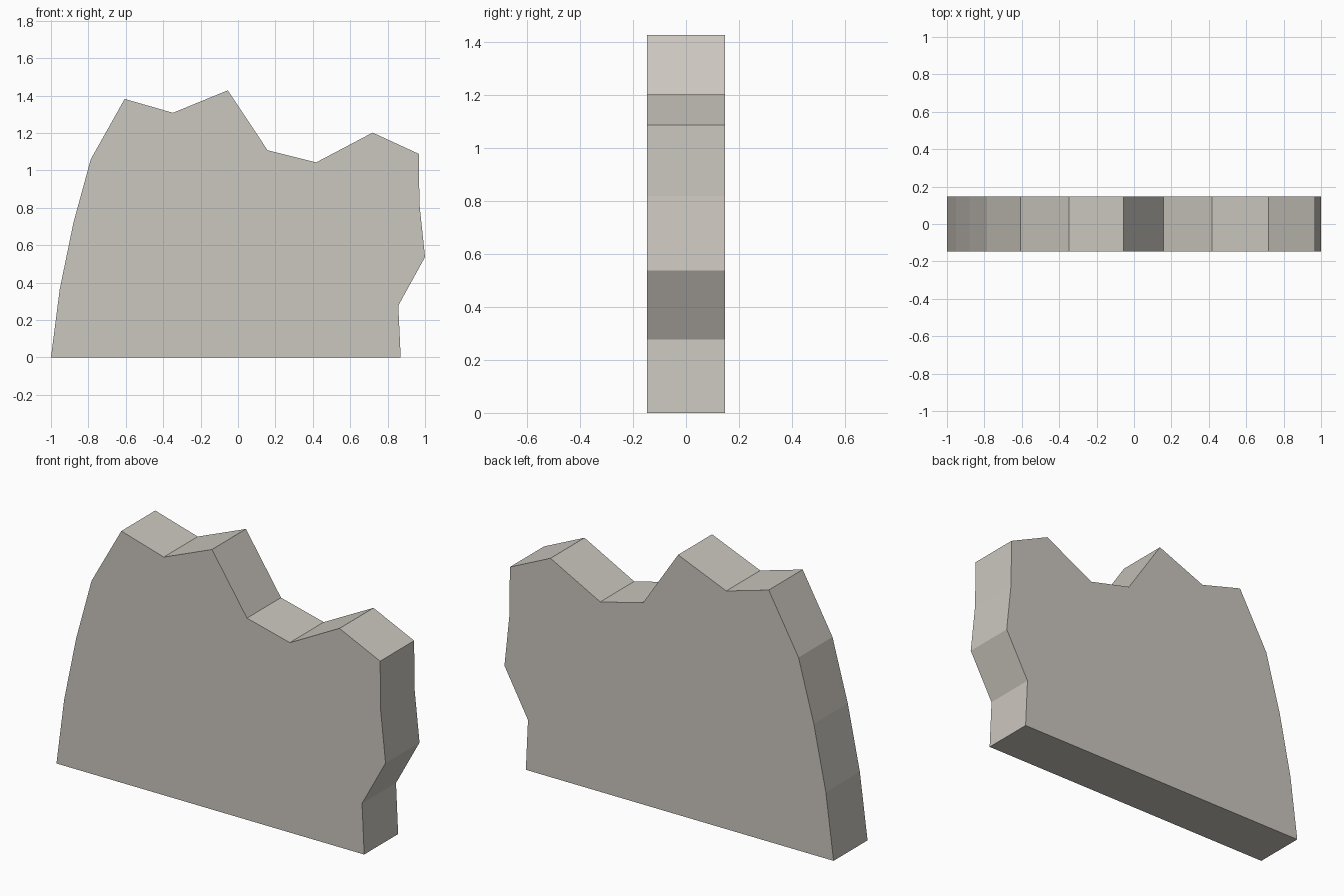
import bpy
import bmesh
from mathutils import Vector

cube = bpy.data.objects.get("Cube")
if cube:
    bpy.data.objects.remove(cube, do_unlink=True)

# Pale stone colour
stone = bpy.data.materials.new("pale_stone")
stone.use_nodes = True
colour = (0.60, 0.57, 0.52, 1.0)
stone.diffuse_color = colour
stone.node_tree.nodes["Principled BSDF"].inputs["Base Color"].default_value = colour

# Broken wall outline, seen from the front (x, z)
outline = [
    (-1.0, 0.0), (0.87, 0.0), (0.857, 0.277), (1.0, 0.537),
    (0.97, 0.82), (0.967, 1.088), (0.72, 1.202), (0.418, 1.043),
    (0.158, 1.108), (-0.055, 1.428), (-0.348, 1.308), (-0.606, 1.382),
    (-0.787, 1.06), (-0.88, 0.72), (-0.953, 0.365),
]
thickness = 0.295

# Wall slab: fill the outline and extrude it towards the back
bm = bmesh.new()
front = bm.faces.new([bm.verts.new((x, -thickness / 2, z)) for x, z in outline])
result = bmesh.ops.extrude_face_region(bm, geom=[front], use_keep_orig=True)
back_verts = [g for g in result["geom"] if isinstance(g, bmesh.types.BMVert)]
bmesh.ops.translate(bm, verts=back_verts, vec=Vector((0, thickness, 0)))
bmesh.ops.recalc_face_normals(bm, faces=bm.faces[:])

mesh = bpy.data.meshes.new("broken_wall")
bm.to_mesh(mesh)
bm.free()
mesh.materials.append(stone)
wall = bpy.data.objects.new("broken_wall", mesh)
bpy.context.collection.objects.link(wall)
